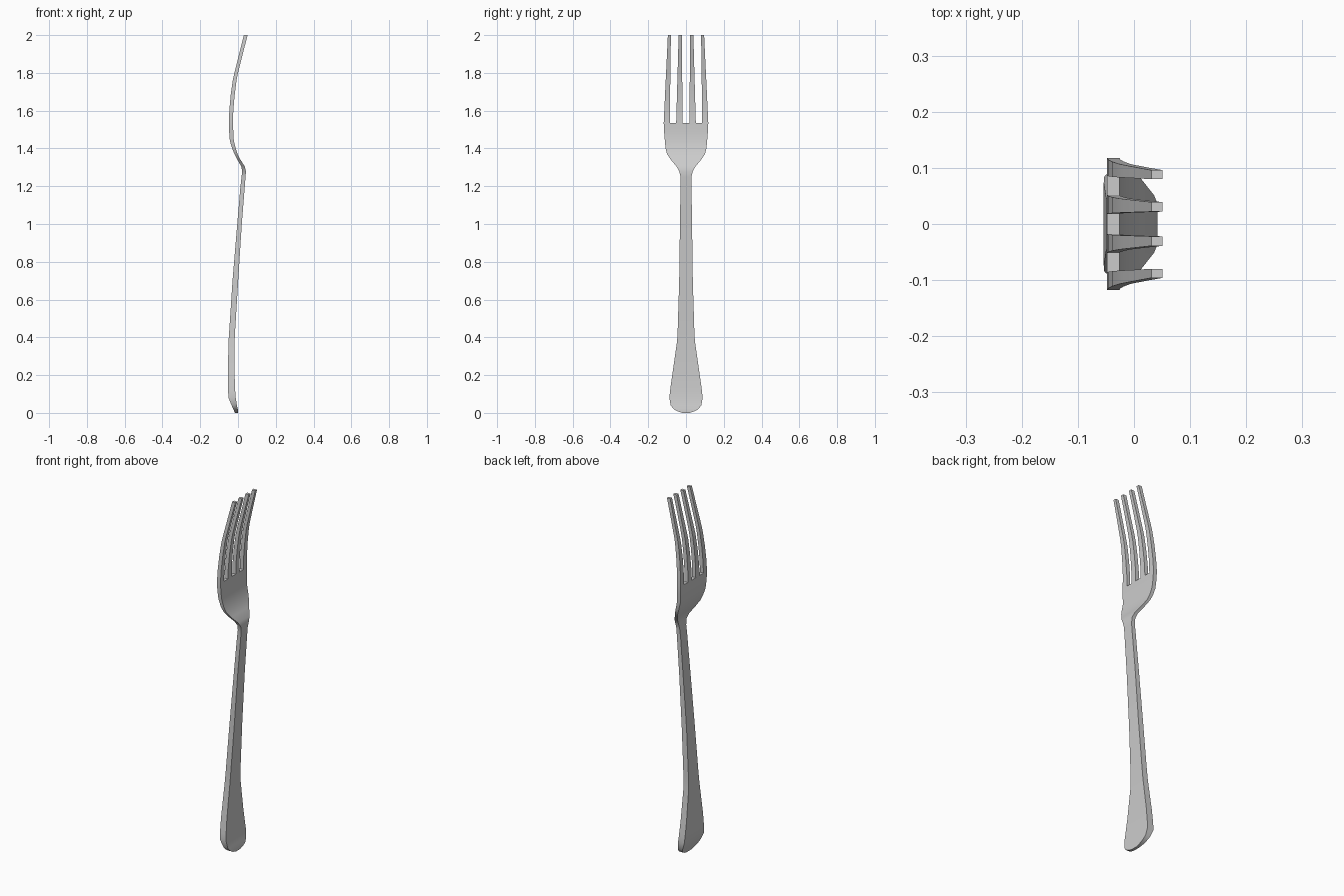
import bpy, bmesh

# Body stations: z, back x, front x, half width
BODY = [
    (0.0, -0.016, 0.000, 0.018), (0.008, -0.020, 0.000, 0.044),
    (0.02, -0.025, -0.001, 0.066), (0.04, -0.034, -0.006, 0.081),
    (0.08, -0.050, -0.012, 0.088), (0.12, -0.053, -0.015, 0.084),
    (0.20, -0.054, -0.018, 0.073), (0.38, -0.050, -0.018, 0.047),
    (0.44, -0.046, -0.015, 0.044), (0.70, -0.029, 0.001, 0.036),
    (1.0, -0.004, 0.020, 0.032), (1.20, 0.013, 0.036, 0.029),
    (1.25, 0.019, 0.040, 0.029), (1.28, 0.022, 0.042, 0.036),
    (1.305, 0.017, 0.036, 0.051), (1.34, -0.003, 0.013, 0.080),
    (1.37, -0.019, -0.002, 0.100), (1.40, -0.031, -0.012, 0.108),
    (1.44, -0.043, -0.022, 0.112), (1.49, -0.047, -0.025, 0.116),
    (1.535, -0.048, -0.026, 0.118),
]
# Tine stations: z, back x, front x, blend from root to tip
TINES = [
    (1.60, -0.046, -0.025, 0.14), (1.68, -0.039, -0.018, 0.31),
    (1.76, -0.028, -0.008, 0.48), (1.80, -0.019, 0.000, 0.57),
    (1.90, 0.006, 0.025, 0.79), (2.0, 0.031, 0.051, 1.0),
]
ROOT_Y = [-0.118, -0.086, -0.052, -0.018, 0.018, 0.052, 0.086, 0.118]
TIP_Y = [-0.096, -0.080, -0.039, -0.022, 0.022, 0.039, 0.080, 0.096]

bm = bmesh.new()


def add_row(z, back, front, ys):
    return [(bm.verts.new((back, y, z)), bm.verts.new((front, y, z))) for y in ys]


def skin(low, high, first, last):
    """Join two rows over a range of columns with front, back and side walls."""
    for i in range(first, last):
        for s in (0, 1):
            bm.faces.new((low[i][s], low[i + 1][s], high[i + 1][s], high[i][s]))
    for i in (first, last):
        bm.faces.new((low[i][0], low[i][1], high[i][1], high[i][0]))


def cap(row, i):
    bm.faces.new((row[i][0], row[i + 1][0], row[i + 1][1], row[i][1]))


# Handle, neck and head
rows = [add_row(z, b, f, [y / 0.118 * w for y in ROOT_Y]) for z, b, f, w in BODY]
for low, high in zip(rows, rows[1:]):
    skin(low, high, 0, 7)
for i in range(7):
    cap(rows[0], i)

# Slot floors between the tines
for i in (1, 3, 5):
    cap(rows[-1], i)

# Four tapering tines
low = rows[-1]
for z, b, f, t in TINES:
    high = add_row(z, b, f, [r + (e - r) * t for r, e in zip(ROOT_Y, TIP_Y)])
    for i in (0, 2, 4, 6):
        skin(low, high, i, i + 1)
    low = high
for i in (0, 2, 4, 6):
    cap(low, i)

bmesh.ops.recalc_face_normals(bm, faces=bm.faces)
mesh = bpy.data.meshes.new("fork")
bm.to_mesh(mesh)
bm.free()
fork = bpy.data.objects.new("fork", mesh)
bpy.context.collection.objects.link(fork)
bpy.context.view_layer.objects.active = fork
fork.select_set(True)
bpy.ops.object.shade_smooth_by_angle()
